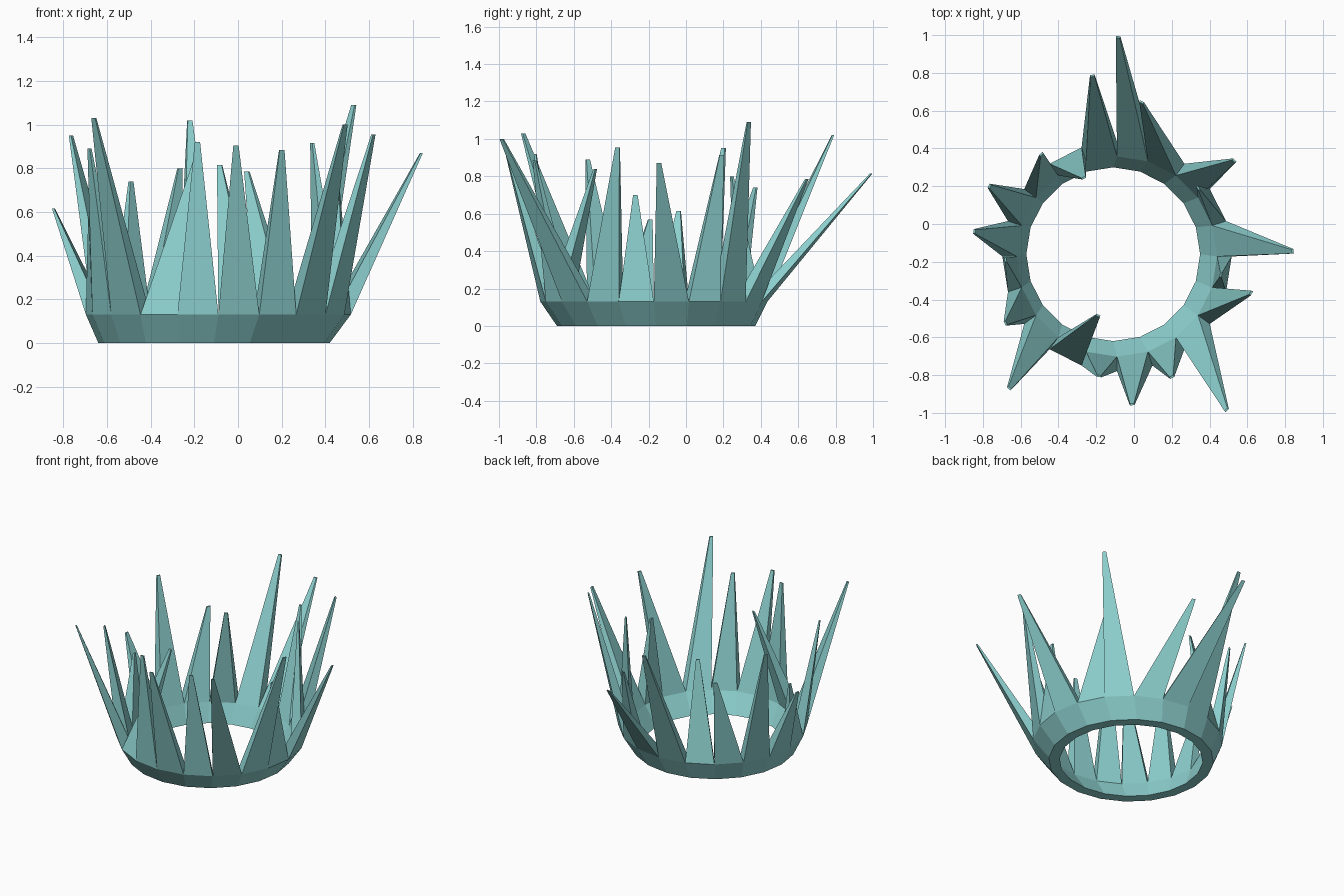
import bpy, bmesh
from math import sin, cos, radians
from mathutils import Vector

if "Cube" in bpy.data.objects:
    bpy.data.objects.remove(bpy.data.objects["Cube"])

SIDES = 20
BAND_H = 0.13
TIP_SCALE = 0.13

# Spike tips, counter-clockwise from +x, one per band segment
TIPS = [
    (0.84, -0.145, 0.87), (0.34, 0.19, 0.915), (0.53, 0.335, 1.09), (0.04, 0.645, 0.785),
    (-0.085, 0.99, 0.815), (-0.22, 0.785, 1.02), (-0.265, 0.245, 0.80), (-0.49, 0.37, 0.74),
    (-0.765, 0.20, 0.95), (-0.845, -0.04, 0.615), (-0.68, -0.19, 0.57), (-0.68, -0.525, 0.89),
    (-0.66, -0.87, 1.03), (-0.19, -0.485, 0.84), (-0.185, -0.805, 0.92), (-0.01, -0.955, 0.905),
    (0.20, -0.81, 0.885), (0.49, -0.985, 1.0), (0.62, -0.365, 0.955), (0.46, -0.27, 0.70),
]

mat = bpy.data.materials.new("teal")
mat.diffuse_color = (0.26, 0.62, 0.61, 1)
mat.use_nodes = True
mat.node_tree.nodes["Principled BSDF"].inputs["Base Color"].default_value = mat.diffuse_color


def ring(bm, cx, cy, r, z):
    return [bm.verts.new((cx + r * cos(radians(360 * i / SIDES)),
                          cy + r * sin(radians(360 * i / SIDES)), z))
            for i in range(SIDES)]


# Flared band, each segment drawn out into a crystal spike with a tiny flat tip
bm = bmesh.new()
out_bot = ring(bm, -0.11, -0.16, 0.53, 0)
in_bot = ring(bm, -0.11, -0.16, 0.46, 0)
out_top = ring(bm, -0.09, -0.172, 0.607, BAND_H)
in_top = ring(bm, -0.09, -0.172, 0.53, BAND_H)

for i, tip in enumerate(TIPS):
    j = (i + 1) % SIDES
    # band: outer wall, inner wall, underside
    bm.faces.new((out_bot[i], out_bot[j], out_top[j], out_top[i]))
    bm.faces.new((in_bot[j], in_bot[i], in_top[i], in_top[j]))
    bm.faces.new((out_bot[j], out_bot[i], in_bot[i], in_bot[j]))
    # spike
    base = [out_top[i], out_top[j], in_top[j], in_top[i]]
    mid = sum((v.co for v in base), Vector()) / 4
    end = [bm.verts.new(Vector(tip) + (v.co - mid) * TIP_SCALE) for v in base]
    for k in range(4):
        m = (k + 1) % 4
        bm.faces.new((base[k], base[m], end[m], end[k]))
    bm.faces.new(end)

mesh = bpy.data.meshes.new("spiked_crown")
bm.to_mesh(mesh)
bm.free()
mesh.materials.append(mat)
obj = bpy.data.objects.new("spiked_crown", mesh)
bpy.context.collection.objects.link(obj)
